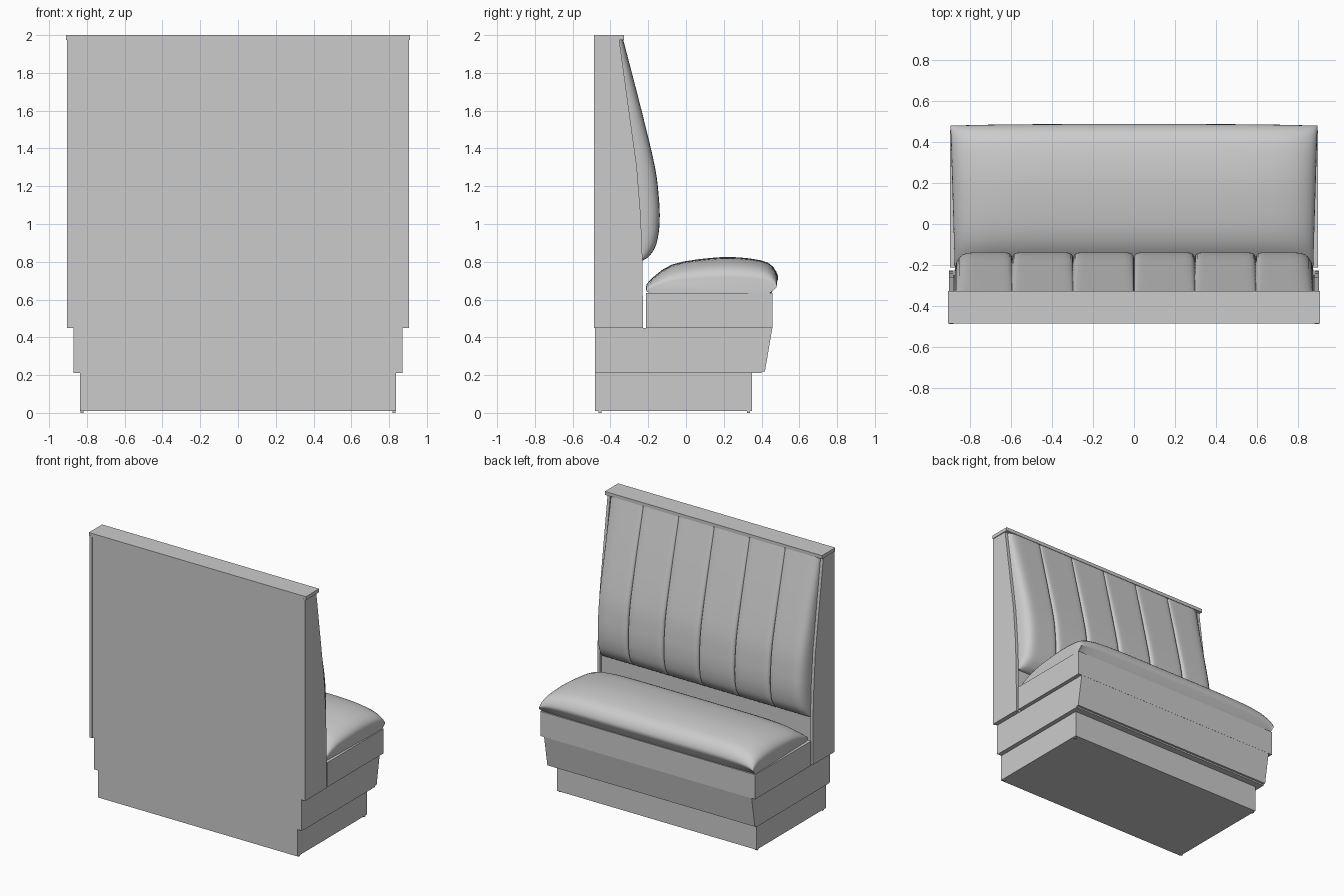
import bpy, bmesh, math
from mathutils import Vector

cube = bpy.data.objects.get("Cube")
if cube:
    bpy.data.objects.remove(cube, do_unlink=True)

grey = bpy.data.materials.new("plain grey")
grey.use_nodes = True
GREY = (0.6, 0.6, 0.6, 1)
grey.diffuse_color = GREY
grey.node_tree.nodes["Principled BSDF"].inputs["Base Color"].default_value = GREY


def finish(name, bm, smooth=False):
    bmesh.ops.recalc_face_normals(bm, faces=bm.faces)
    mesh = bpy.data.meshes.new(name)
    bm.to_mesh(mesh)
    bm.free()
    mesh.materials.append(grey)
    obj = bpy.data.objects.new(name, mesh)
    bpy.context.collection.objects.link(obj)
    if smooth:
        bpy.ops.object.select_all(action='DESELECT')
        obj.select_set(True)
        bpy.context.view_layer.objects.active = obj
        bpy.ops.object.shade_smooth_by_angle(angle=math.radians(40))
    return obj


def prism(name, points, lo, hi, axis="x"):
    """Extrude a side (y, z) or back (x, z) profile between two positions."""
    bm = bmesh.new()
    place = (lambda p, d: (d, *p)) if axis == "x" else (lambda p, d: (p[0], d, p[1]))
    a, b = ([bm.verts.new(place(p, d)) for p in points] for d in (lo, hi))
    n = len(points)
    bm.faces.new(a)
    bm.faces.new(b)
    for i in range(n):
        j = (i + 1) % n
        bm.faces.new((a[i], a[j], b[j], b[i]))
    return finish(name, bm)


def box(name, x0, x1, y0, y1, z0, z1):
    return prism(name, [(y0, z0), (y1, z0), (y1, z1), (y0, z1)], x0, x1)


def curve(points, steps):
    """Smooth curve through the given points."""
    p = [Vector(q) for q in points]
    p = [2 * p[0] - p[1]] + p + [2 * p[-1] - p[-2]]
    out = []
    for a, b, c, d in zip(p, p[1:], p[2:], p[3:]):
        for k in range(steps):
            t = k / steps
            out.append(0.5 * (2 * b + (c - a) * t + (2 * a - 5 * b + 4 * c - d) * t**2
                              + (3 * b - a - 3 * c + d) * t**3))
    return out + [p[-2]]


def skin(bm, rows, closed=False):
    grid = [[bm.verts.new(co) for co in row] for row in rows]
    n = len(grid[0])
    for r, s in zip(grid, grid[1:]):
        for i in range(n if closed else n - 1):
            j = (i + 1) % n
            bm.faces.new((r[i], r[j], s[j], s[i]))
    return grid


# Plinth, feet and slanted base
box("plinth", -0.836, 0.836, -0.475, 0.35, 0.01, 0.215)
for sx, side in ((1, "left"), (-1, "right")):
    for y, end in ((-0.455, "front"), (0.33, "back")):
        box(f"{side}_{end}_foot", sx * 0.825 - 0.008, sx * 0.825 + 0.008,
            y - 0.008, y + 0.008, 0, 0.012)
prism("base", [(-0.475, 0.21), (0.40, 0.21), (0.44, 0.45), (-0.475, 0.45)], -0.87, 0.87)
prism("base_fascia", [(0.398, 0.22), (0.418, 0.22), (0.457, 0.45), (0.438, 0.45)], -0.87, 0.87)

# Stepped rear panel
half = [(0.836, 0.01), (0.836, 0.215), (0.87, 0.215), (0.87, 0.45), (0.885, 0.45), (0.885, 1.98)]
prism("rear_panel", half + [(-x, z) for x, z in reversed(half)], -0.482, -0.47, "y")

# Backrest core, side panels and cap
WALL = [(-0.23, 0.8), (-0.24, 1.05), (-0.26, 1.3), (-0.354, 1.98)]
prism("backrest_core", [(-0.475, 0.45), (-0.25, 0.45)] + [(y - 0.02, z) for y, z in WALL]
      + [(-0.475, 1.98)], -0.885, 0.885)
for sx, side in ((1, "left"), (-1, "right")):
    prism(f"{side}_side_panel", [(-0.488, 0.45), (-0.228, 0.45)] + WALL + [(-0.488, 1.98)],
          sx * 0.882, sx * 0.904)
box("top_cap", -0.91, 0.91, -0.487, -0.328, 1.974, 2.0)

# Channelled back cushion
FRONT = [(-0.23, 0.805), (-0.195, 0.83), (-0.162, 0.88), (-0.145, 0.95), (-0.139, 1.03),
         (-0.143, 1.13), (-0.164, 1.3), (-0.235, 1.6), (-0.333, 1.978)]


def wall_y(z):
    for (y0, z0), (y1, z1) in zip(WALL, WALL[1:]):
        if z <= z1:
            return y0 + (y1 - y0) * (z - z0) / (z1 - z0)
    return WALL[-1][0]


seams = [-0.878, -0.595, -0.297, 0, 0.297, 0.595, 0.878]
profile = curve(FRONT, 4)
stations = []
for c, (x0, x1) in enumerate(zip(seams, seams[1:])):
    for k in range(0 if c == 0 else 1, 17):
        a = -math.cos(math.pi * k / 16)
        x = (x0 + x1) / 2 + a * (x1 - x0) / 2
        outer = (c == 0 and a < 0) or (c == 5 and a > 0)
        roll = max(0, 1 - abs(a) ** (5 if outer else 14)) ** 0.5
        stations.append((x, roll if outer else 0.72 + 0.28 * roll))
bm = bmesh.new()
rows = []
for x, g in stations:
    rows.append([(x, wall_y(p.y) - 0.022, p.y) for p in profile[:1]]
                + [(x, wall_y(p.y) - 0.01 + (p.x - wall_y(p.y) + 0.01) * g, p.y) for p in profile])
skin(bm, rows)
finish("back_cushion", bm, True)

# Seat box
box("seat_box", -0.9, 0.9, -0.212, 0.458, 0.45, 0.636)

# Padded seat cushion
SEAT = [(-0.19, 0.635), (-0.21, 0.66), (-0.193, 0.70), (-0.075, 0.785), (0.127, 0.82),
        (0.285, 0.823), (0.434, 0.795), (0.487, 0.725), (0.475, 0.68), (0.452, 0.635)]
section = curve(SEAT, 3)
bm = bmesh.new()
rows = []
for k in range(41):
    t = -math.cos(math.pi * k / 40)
    h = 0.42 + 0.58 * (1 - abs(t) ** 7) ** 0.5
    rows.append([(t * (0.882 + 0.03 * p.x), p.x - 0.008 * t**4 * (p.x > 0.4),
                  0.635 + (p.y - 0.635) * h) for p in section])
grid = skin(bm, rows, True)
for end in (grid[0], grid[-1]):
    bm.faces.new(end)
finish("seat_cushion", bm, True)
